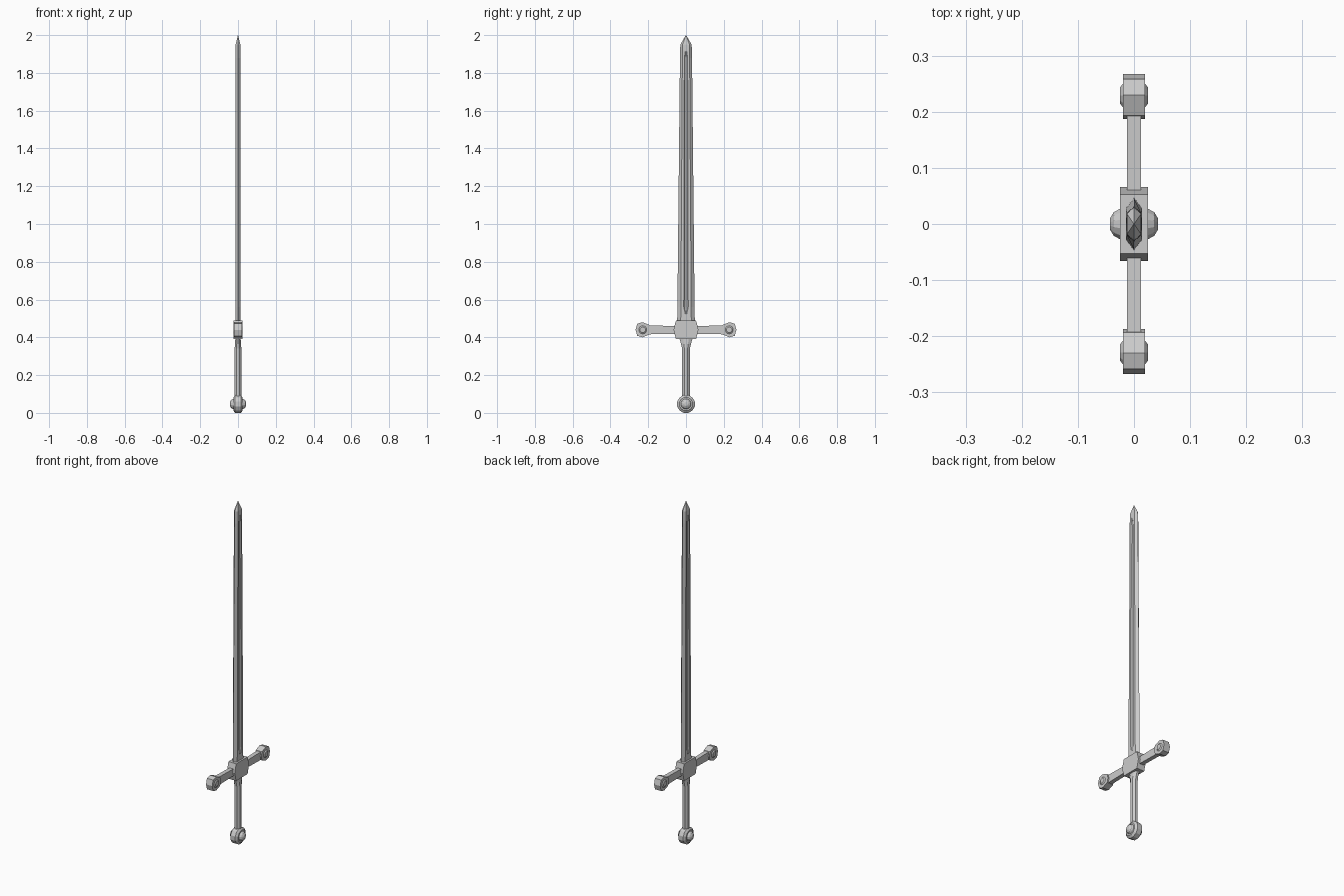
import bpy, bmesh
from math import cos, sin, pi

if "Cube" in bpy.data.objects:
    bpy.data.objects.remove(bpy.data.objects["Cube"])


def loft(name, rings):
    """Skin a list of equal-length point rings, with capped ends."""
    bm = bmesh.new()
    loops = [[bm.verts.new(p) for p in ring] for ring in rings]
    n = len(loops[0])
    for a, b in zip(loops, loops[1:]):
        for i in range(n):
            j = (i + 1) % n
            bm.faces.new((a[i], a[j], b[j], b[i]))
    bm.faces.new(loops[0])
    bm.faces.new(loops[-1])
    bmesh.ops.remove_doubles(bm, verts=bm.verts, dist=1e-5)
    bmesh.ops.recalc_face_normals(bm, faces=bm.faces)
    me = bpy.data.meshes.new(name)
    bm.to_mesh(me)
    bm.free()
    ob = bpy.data.objects.new(name, me)
    bpy.context.collection.objects.link(ob)
    return ob


def plate(name, profile, half):
    """Extrude a (y, z) profile symmetrically along x."""
    return loft(name, [[(x, y, z) for y, z in profile] for x in (-half, half)])


def disc(name, y, z, profile, sides):
    """Revolve an (x, radius) profile about an axis parallel to x."""
    return loft(name, [[(x, y + r * cos(2 * pi * (i + .5) / sides),
                         z + r * sin(2 * pi * (i + .5) / sides))
                        for i in range(sides)] for x, r in profile])


def both_sides(half):
    return [(-x, r) for x, r in half] + [(x, r) for x, r in reversed(half)]


# Blade: flattened hexagon section with a sunken fuller on each face
def blade_ring(z, w, t, f, d):
    side = [(t, .6 * w), (t, f), (d, .5 * f), (d, -.5 * f), (t, -f), (t, -.6 * w)]
    pts = [(0, w)] + side + [(0, -w)] + [(-x, -y) for x, y in side]
    return [(x, y, z) for x, y in pts]


loft("blade", [blade_ring(*r) for r in (
    (.47, .047, .0145, .003, .0145),
    (.52, .046, .0145, .003, .0145),
    (.56, .0455, .0145, .012, .008),
    (1.88, .032, .013, .009, .008),
    (1.92, .031, .013, .003, .013),
    (1.95, .030, .0125, .003, .0125),
    (2.0, .0008, .0006, .0002, .0006))])

# Guard: centre block and bar
plate("guard_block", [(-.066, .44), (-.053, .49), (.053, .49),
                      (.066, .44), (.053, .39), (-.053, .39)], .025)
plate("guard_bar", [(-.2, .416), (-.2, .463), (-.06, .46), (.06, .46),
                    (.2, .463), (.2, .416), (.06, .419), (-.06, .419)], .0125)

# Guard end knobs with round bosses
for s, side in ((1, "right"), (-1, "left")):
    half = [(.187, .44), (.193, .465), (.23, .48), (.258, .472), (.267, .44)]
    prof = half + [(y, .88 - z) for y, z in half[-2:0:-1]]
    plate("guard_knob_" + side, [(s * y, z) for y, z in prof], .02)
    disc("guard_boss_" + side, s * .229, .44,
         both_sides([(.025, .015), (.02, .022)]), 10)

# Grip: octagonal, flaring towards the guard
loft("grip", [[(a * cos(pi * (i + .5) / 4) / cos(pi / 8),
                b * sin(pi * (i + .5) / 4) / cos(pi / 8), z) for i in range(8)]
              for z, a, b in ((.08, .018, .020), (.34, .018, .021),
                              (.365, .016, .026), (.395, .014, .035))])

# Pommel: wheel with a raised dome on each face
disc("pommel", 0, .047,
     both_sides([(.043, .010), (.036, .022), (.025, .028),
                 (.025, .036), (.015, .0487)]), 12)
